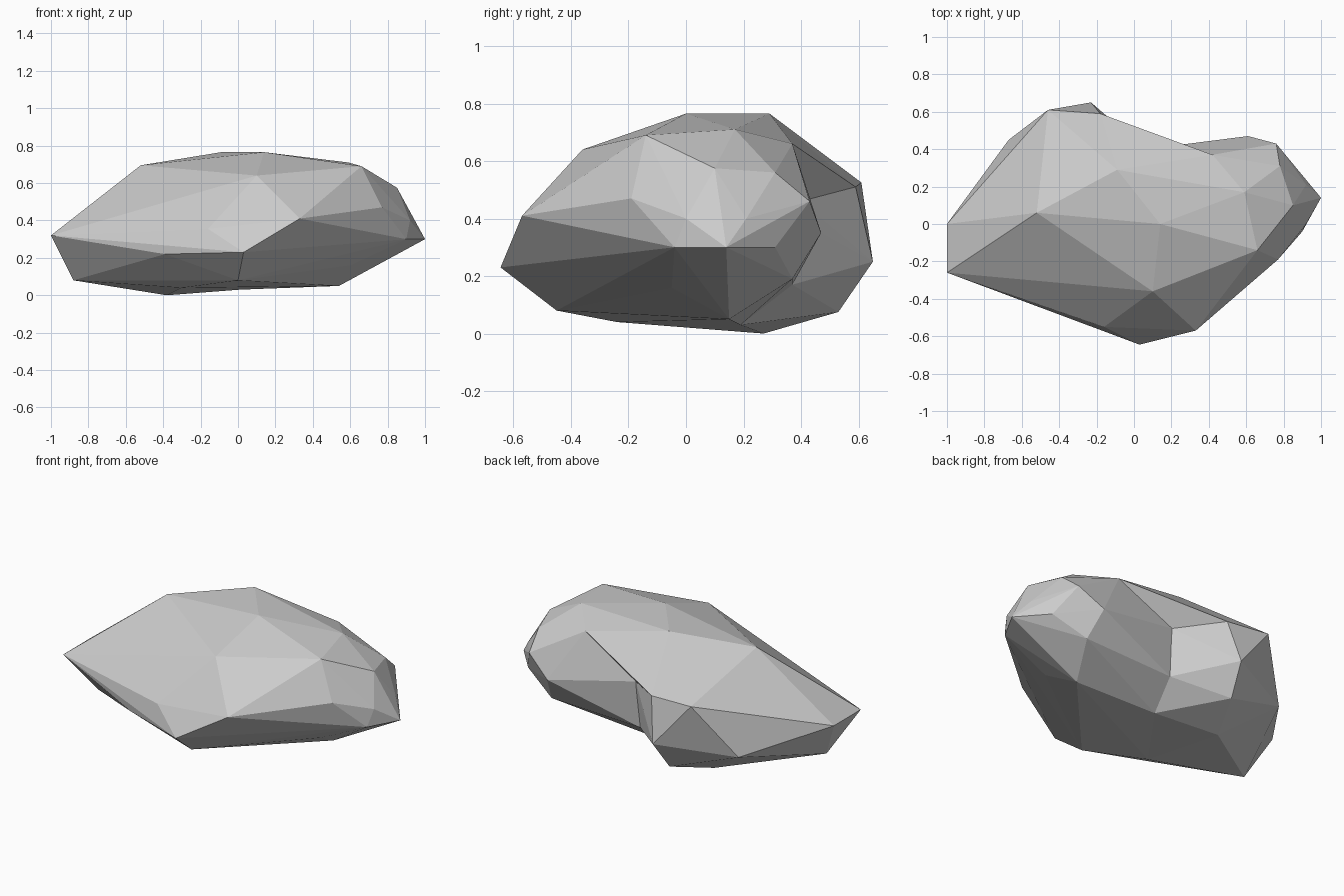
import bpy
import bmesh

# Remove the default cube only
cube = bpy.data.objects.get("Cube")
if cube:
    bpy.data.objects.remove(cube, do_unlink=True)

# One plain stone colour
stone = bpy.data.materials.new("stone_grey")
stone.use_nodes = True
colour = (0.6, 0.6, 0.6, 1)
stone.diffuse_color = colour
stone.node_tree.nodes["Principled BSDF"].inputs["Base Color"].default_value = colour


def hull_object(name, points):
    """Make a faceted convex chunk of stone around the given corner points."""
    bm = bmesh.new()
    for point in points:
        bm.verts.new(point)
    result = bmesh.ops.convex_hull(bm, input=bm.verts[:])
    spare = set(result["geom_interior"]) | set(result["geom_unused"])
    spare = [g for g in spare if isinstance(g, bmesh.types.BMVert) and g.is_valid]
    bmesh.ops.delete(bm, geom=spare, context="VERTS")
    bmesh.ops.recalc_face_normals(bm, faces=bm.faces[:])
    mesh = bpy.data.meshes.new(name)
    bm.to_mesh(mesh)
    bm.free()
    mesh.materials.append(stone)
    chunk = bpy.data.objects.new(name, mesh)
    bpy.context.scene.collection.objects.link(chunk)
    return chunk


def fuse(base, helper):
    """Union the helper chunk into the base, then discard the helper."""
    helper.hide_render = True
    modifier = base.modifiers.new("fuse_" + helper.name, "BOOLEAN")
    modifier.operation = "UNION"
    modifier.solver = "EXACT"
    modifier.object = helper
    bpy.context.view_layer.objects.active = base
    bpy.ops.object.modifier_apply(modifier=modifier.name)
    bpy.data.objects.remove(helper, do_unlink=True)


# Corners along the crown
crown_back = (-.09, .29, .765)
crown_front = (.14, 0, .765)
crown = [crown_back, crown_front, (-.52, .06, .695), (.1, -.36, .64), (.66, -.14, .69)]

# Corners of the front brow and the lower front edge
front = [
    (-1, -.26, .32), (-.16, -.55, .355), (.33, -.57, .41), (.03, -.645, .23),
    (-.39, -.48, .22), (0, -.45, .08), (-.3, -.24, .04),
]

# Inner corners of the notch in the back
notch_top = (.06, .4, .46)
notch = [notch_top, (.05, .37, .17), (.01, .19, .03)]

# Outer corners of the lobe on the -x side
bridge_left = (-.18, .59, .51)
left_lobe = [
    bridge_left, (-1, 0, .32), (-.88, -.1, .08), (-.38, .27, 0), (-.26, .53, .075),
    (-.23, .65, .25), (-.46, .61, .525), (-.67, .45, .21),
]

# Outer corners of the lobe on the +x side
bridge_right = (.42, .37, .66)
right_lobe = [
    bridge_right, (.59, .17, .71), (.85, .1, .575), (.78, .31, .56), (.76, .43, .46),
    (.61, .47, .35), (.92, .21, .4), (1, .14, .3), (.92, 0, .4), (.77, -.19, .47),
    (.9, -.04, .3), (.85, .31, .3), (.65, .37, .19), (.54, .15, .05), (.6, -.05, .16),
    (.52, -.24, .26),
]

# Two overlapping lobes and the ledge that overhangs the notch
shared = crown + front + notch
boulder = hull_object("boulder", shared + left_lobe)
fuse(boulder, hull_object("side_lobe", shared + right_lobe))
ledge = [crown_back, crown_front, bridge_left, bridge_right, notch_top]
fuse(boulder, hull_object("notch_ledge", ledge))

# Weld stray seams and keep every facet flat
bm = bmesh.new()
bm.from_mesh(boulder.data)
bmesh.ops.remove_doubles(bm, verts=bm.verts[:], dist=0.002)
bmesh.ops.recalc_face_normals(bm, faces=bm.faces[:])
for face in bm.faces:
    face.smooth = False
    face.material_index = 0
bm.to_mesh(boulder.data)
bm.free()
